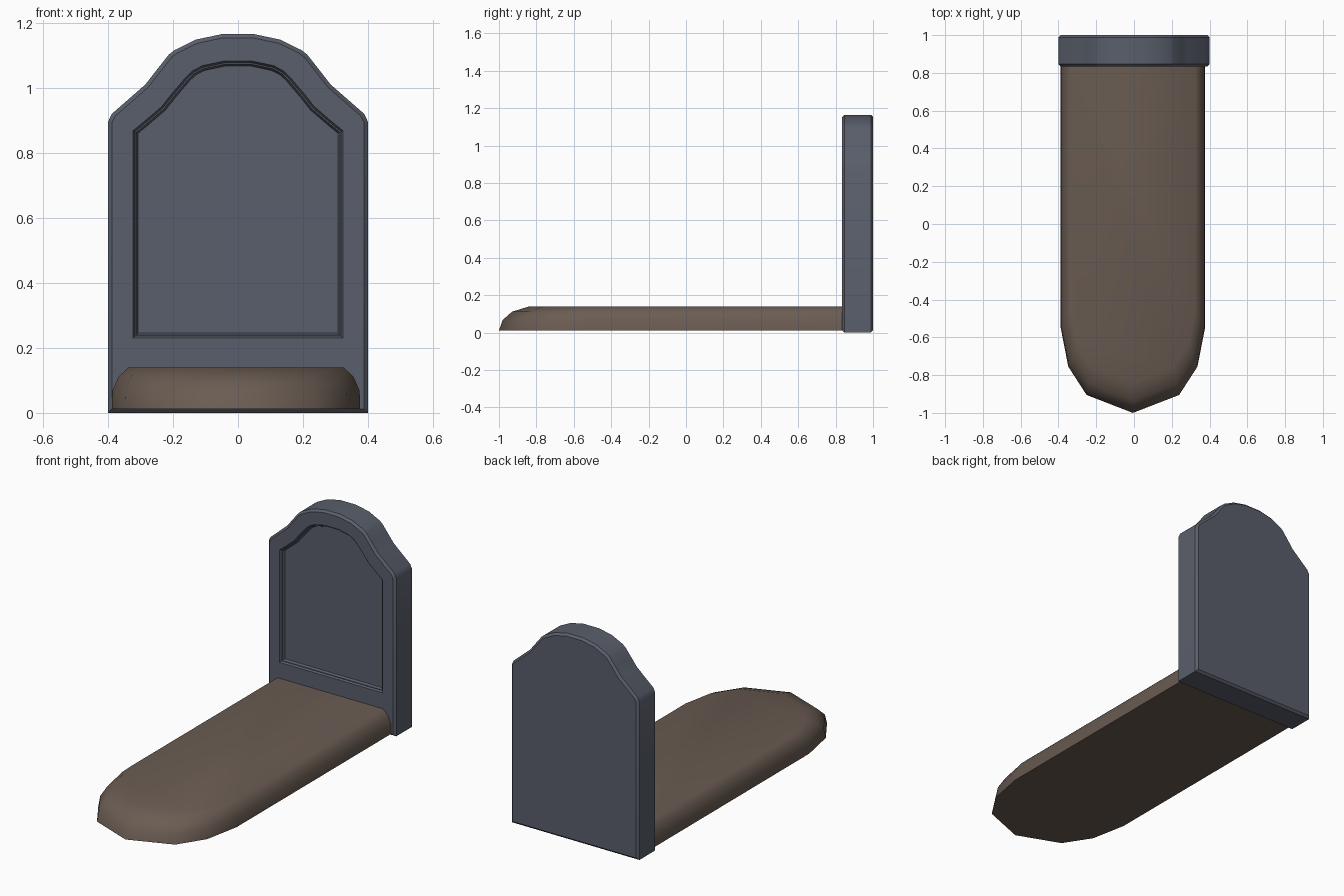
import bpy, bmesh, math
from mathutils import Vector

if "Cube" in bpy.data.objects:
    bpy.data.objects.remove(bpy.data.objects["Cube"])


def material(name, rgb):
    m = bpy.data.materials.new(name)
    m.diffuse_color = (*rgb, 1)
    m.use_nodes = True
    m.node_tree.nodes["Principled BSDF"].inputs["Base Color"].default_value = m.diffuse_color
    return m


def mirrored(half):
    # right half running bottom to top, closed with its mirror image
    return half + [(-x, z) for x, z in reversed(half)]


def inset(pts, d):
    # mitred inward offset of a counter-clockwise outline
    out, n = [], len(pts)
    for i in range(n):
        p, a, b = Vector(pts[i]), Vector(pts[i - 1]), Vector(pts[(i + 1) % n])
        e1, e2 = (p - a).normalized(), (b - p).normalized()
        n1, n2 = Vector((-e1.y, e1.x)), Vector((-e2.y, e2.x))
        out.append(tuple(p + (n1 + n2) * d / (1 + n1.dot(n2))))
    return out


def loft(name, rings, mat, angle):
    # join rings of equal length and cap both ends
    bm = bmesh.new()
    loops = [[bm.verts.new(p) for p in r] for r in rings]
    n = len(loops[0])
    for a, b in zip(loops, loops[1:]):
        for i in range(n):
            j = (i + 1) % n
            bm.faces.new((a[i], a[j], b[j], b[i]))
    bm.faces.new(loops[0][::-1])
    bm.faces.new(loops[-1])
    bmesh.ops.recalc_face_normals(bm, faces=bm.faces)
    me = bpy.data.meshes.new(name)
    bm.to_mesh(me)
    bm.free()
    me.materials.append(mat)
    ob = bpy.data.objects.new(name, me)
    bpy.context.collection.objects.link(ob)
    bpy.ops.object.select_all(action='DESELECT')
    ob.select_set(True)
    bpy.context.view_layer.objects.active = ob
    bpy.ops.object.shade_smooth_by_angle(angle=math.radians(angle))
    return ob


stone = material("slate_stone", (0.100, 0.113, 0.145))
earth = material("brown_earth", (0.144, 0.107, 0.085))

# headstone: chamfered slab with a stepped recessed panel in front
outer = mirrored([(0.40, 0), (0.40, 0.895), (0.388, 0.92), (0.285, 1.01),
                  (0.25, 1.055), (0.213, 1.102), (0.195, 1.116),
                  (0.13, 1.148), (0.05, 1.165)])
panel = mirrored([(0.323, 0.23), (0.323, 0.868), (0.29, 0.895), (0.235, 0.942),
                  (0.205, 0.98), (0.16, 1.033), (0.14, 1.052),
                  (0.11, 1.068), (0.04, 1.083)])
steps = [(outer, 0.012, 1.0), (outer, 0, 0.988), (outer, 0, 0.847),
         (outer, 0.012, 0.835), (panel, 0, 0.835), (panel, 0.006, 0.845),
         (panel, 0.010, 0.845), (panel, 0.016, 0.858)]
loft("headstone", [[(x, y, z) for x, z in inset(o, d)] for o, d, y in steps], stone, 30)

# grave mound: rounded-end plan, edges rolling over to a flat top
plan = mirrored([(0, -1.0), (0.245, -0.905), (0.342, -0.755), (0.382, -0.55), (0.382, 0.85)])
plan.pop()  # the tip lies on the mirror line
mound = []
for z, sx, sy in [(0.012, 1, 1), (0.068, 0.995, 0.98), (0.112, 0.945, 0.93), (0.14, 0.865, 0.84)]:
    mound.append([(x * sx - 0.006, y * sy if y < 0 else y, z) for x, y in plan])
loft("grave_mound", mound, earth, 60)
